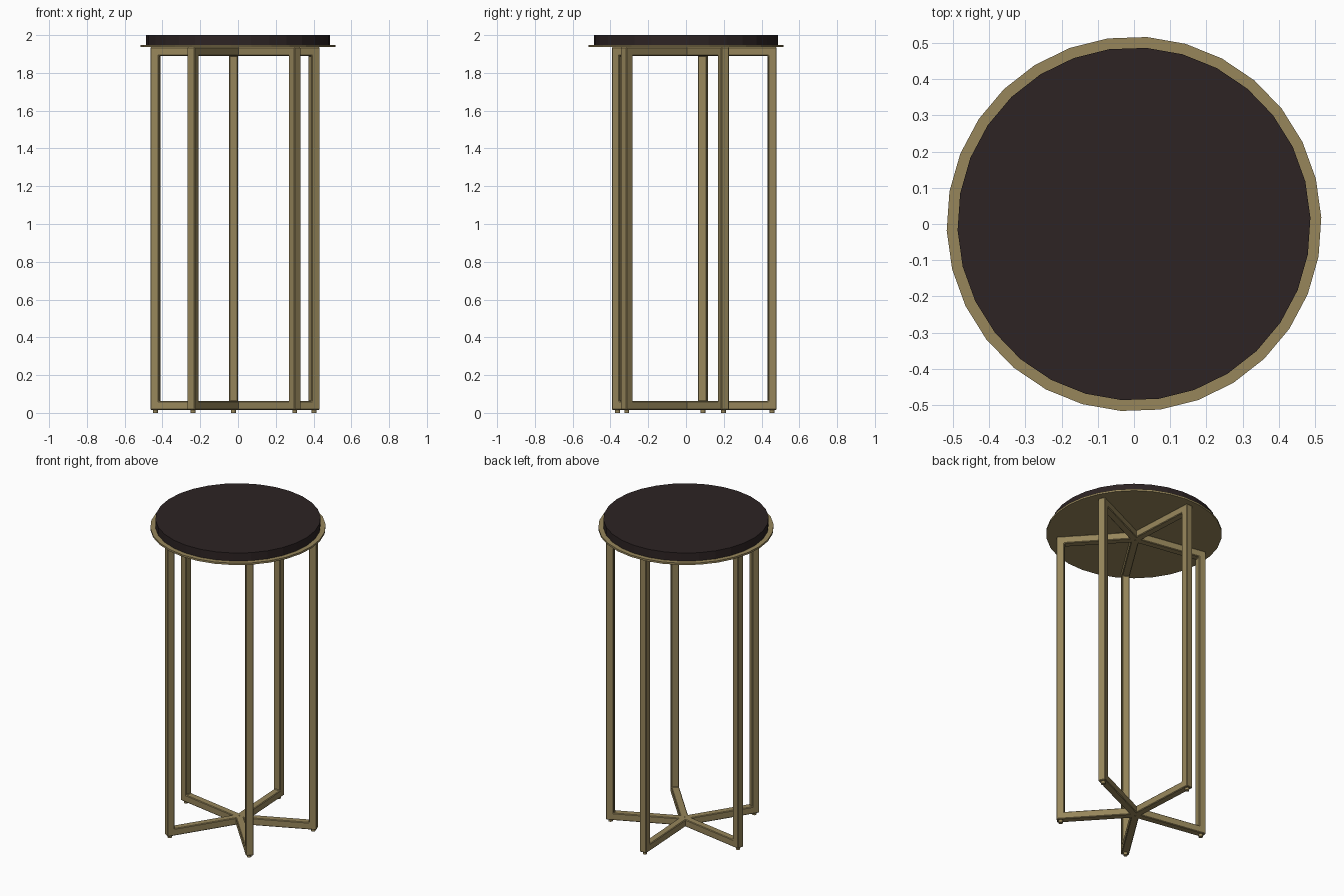
import bpy, bmesh, math
from mathutils import Matrix

if "Cube" in bpy.data.objects:
    bpy.data.objects.remove(bpy.data.objects["Cube"])


def material(name, rgb):
    m = bpy.data.materials.new(name)
    m.diffuse_color = (*rgb, 1.0)
    m.use_nodes = True
    m.node_tree.nodes["Principled BSDF"].inputs["Base Color"].default_value = m.diffuse_color
    return m


BRASS = material("aged brass", (0.31, 0.24, 0.105))
DARK = material("dark brown top", (0.026, 0.017, 0.017))


def finish(bm, name, mat, bevel=0.0):
    bmesh.ops.recalc_face_normals(bm, faces=bm.faces)
    mesh = bpy.data.meshes.new(name)
    bm.to_mesh(mesh)
    bm.free()
    mesh.materials.append(mat)
    obj = bpy.data.objects.new(name, mesh)
    bpy.context.collection.objects.link(obj)
    if bevel:
        mod = obj.modifiers.new("soft edges", 'BEVEL')
        mod.width = bevel
        mod.segments = 1
    return obj


def disc(name, radius, z0, z1, mat, sides, at=(0, 0), phase=0.0, bevel=0.0):
    bm = bmesh.new()
    bmesh.ops.create_cone(bm, cap_ends=True, segments=sides, radius1=radius,
                          radius2=radius, depth=z1 - z0,
                          matrix=Matrix.Translation((at[0], at[1], (z0 + z1) / 2))
                          @ Matrix.Rotation(phase, 4, 'Z'))
    return finish(bm, name, mat, bevel)


# Round top with a thin metal plate beneath it
PHASE = math.radians(8)
disc("table_top", 0.487, 1.948, 2.0, DARK, 30, phase=PHASE)
disc("rim_plate", 0.517, 1.936, 1.948, BRASS, 30, phase=PHASE)

# Five C-shaped frames meeting at a hub, each a profile extruded sideways
HUB = (0.0, 0.013)
MID, W = 0.444, 0.046
RO, RI = MID + W / 2, MID - W / 2
LOW, HIGH = 0.016, 1.936
PROFILE = [(0, LOW), (RO, LOW), (RO, HIGH), (0, HIGH),
           (0, HIGH - W), (RI, HIGH - W), (RI, LOW + W), (0, LOW + W)]

for i, deg in enumerate((93.2, 170.0, 237.6, 312.6, 24.7), 1):
    a = math.radians(deg)
    bm = bmesh.new()
    face = bm.faces.new([bm.verts.new((r, -W / 2, z)) for r, z in PROFILE])
    ext = bmesh.ops.extrude_face_region(bm, geom=[face])
    bmesh.ops.translate(bm, vec=(0, W, 0),
                        verts=[g for g in ext["geom"] if isinstance(g, bmesh.types.BMVert)])
    bm.transform(Matrix.Translation((*HUB, 0)) @ Matrix.Rotation(a, 4, 'Z'))
    finish(bm, f"leg_frame_{i}", BRASS, 0.004)
    # Small round foot under each leg
    disc(f"foot_{i}", 0.013, 0.0, LOW + 0.005, BRASS, 12,
         at=(HUB[0] + MID * math.cos(a), HUB[1] + MID * math.sin(a)))
